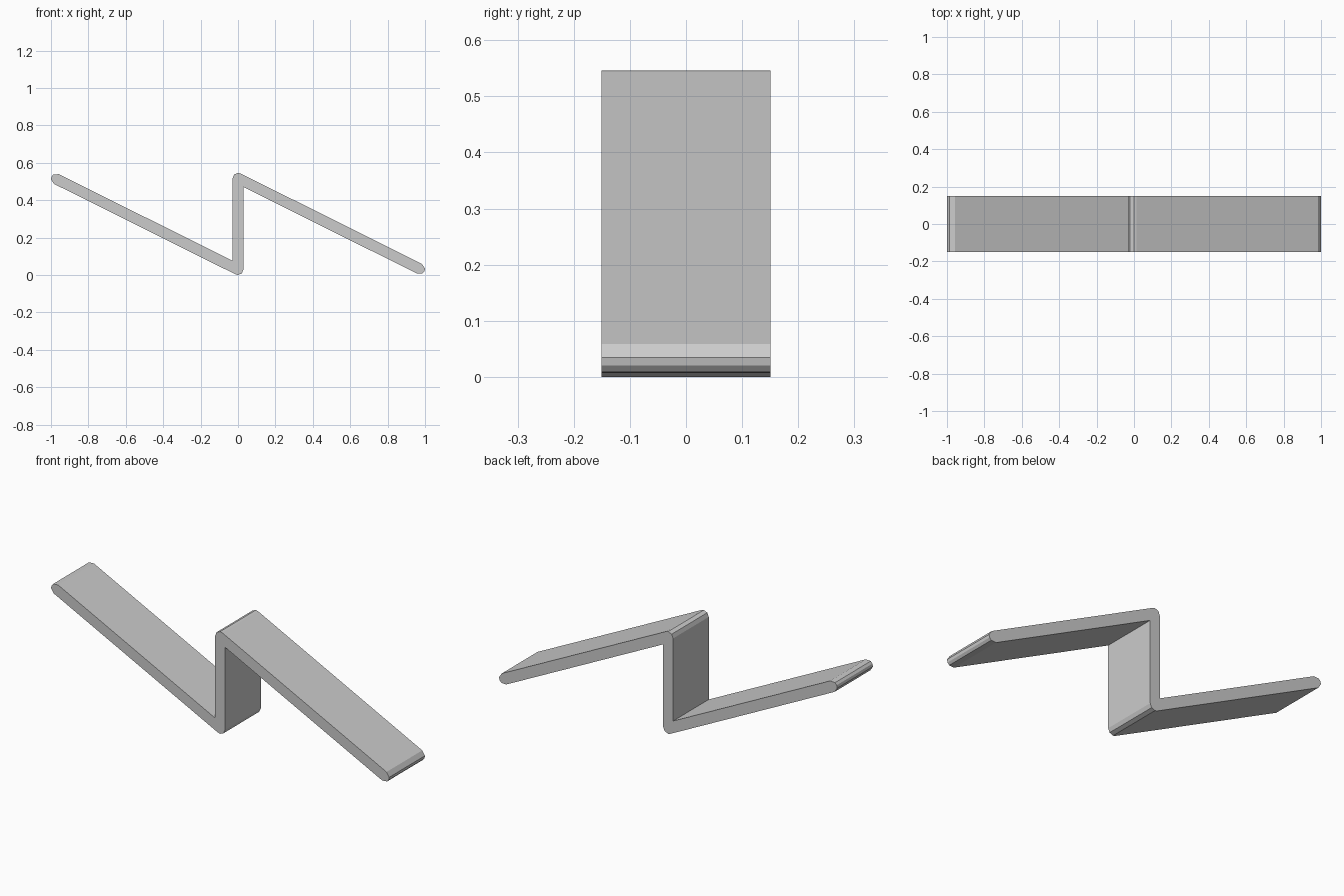
import bpy
import bmesh
from math import atan2, cos, pi, radians, sin, tan

cube = bpy.data.objects.get("Cube")
if cube:
    bpy.data.objects.remove(cube, do_unlink=True)

HEIGHT, WIDTH, R = 0.546, 0.302, 0.029
FOLD = (0.0, HEIGHT - R)      # centre of the upper fold
TIP = (1 - R, 0.033)          # centre of the rounded end

grey = bpy.data.materials.new("plain grey")
grey.use_nodes = True
colour = (0.6, 0.6, 0.6, 1)
grey.diffuse_color = colour
grey.node_tree.nodes["Principled BSDF"].inputs["Base Color"].default_value = colour


def arc(centre, angles):
    return [(centre[0] + R * cos(a), centre[1] + R * sin(a)) for a in angles]


# Half of the zigzag outline: outer fold, sloping arm with rounded end, inner corner
slope = atan2(TIP[1] - FOLD[1], TIP[0] - FOLD[0])
up = slope + pi / 2
fold = arc(FOLD, [pi, radians(135), pi / 2, up])
tip = arc(TIP, [slope + radians(a) for a in (90, 30, 0, -30, -90)])
inner = (R, FOLD[1] - R / tan((slope + pi / 2) / 2))
half = fold + tip + [inner]

# The other half is the same outline turned half a circle
outline = half + [(-x, HEIGHT - z) for x, z in half]

# Extrude the outline across the strip's width
bm = bmesh.new()
side = bm.faces.new([bm.verts.new((x, -WIDTH / 2, z)) for x, z in outline])
ext = bmesh.ops.extrude_face_region(bm, geom=[side], use_keep_orig=True)
moved = [v for v in ext["geom"] if isinstance(v, bmesh.types.BMVert)]
bmesh.ops.translate(bm, verts=moved, vec=(0, WIDTH, 0))
bmesh.ops.recalc_face_normals(bm, faces=bm.faces)

mesh = bpy.data.meshes.new("zigzag_strip")
bm.to_mesh(mesh)
bm.free()
mesh.materials.append(grey)
strip = bpy.data.objects.new("zigzag_strip", mesh)
bpy.context.collection.objects.link(strip)
